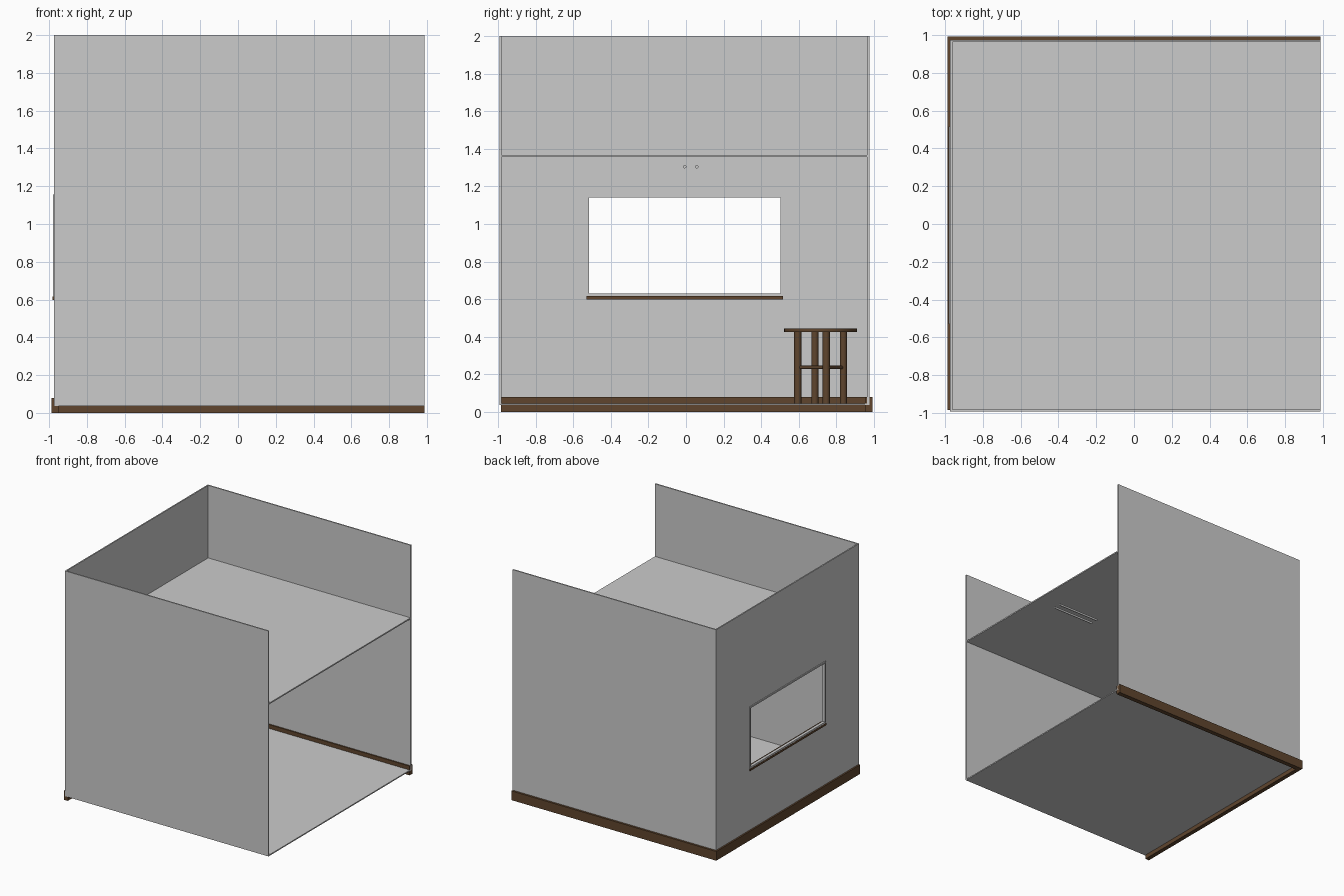
import bpy, bmesh, math
from mathutils import Vector

if "Cube" in bpy.data.objects:
    bpy.data.objects.remove(bpy.data.objects["Cube"])


def material(name, rgb):
    m = bpy.data.materials.new(name)
    m.diffuse_color = (*rgb, 1)
    m.use_nodes = True
    m.node_tree.nodes["Principled BSDF"].inputs["Base Color"].default_value = m.diffuse_color
    return m


GREY = material("plaster grey", (0.6, 0.6, 0.6))
BROWN = material("dark wood", (0.115, 0.06, 0.027))


def finish(name, bm, mat):
    bmesh.ops.recalc_face_normals(bm, faces=bm.faces)
    me = bpy.data.meshes.new(name)
    bm.to_mesh(me)
    bm.free()
    me.materials.append(mat)
    ob = bpy.data.objects.new(name, me)
    bpy.context.collection.objects.link(ob)
    return ob


def box(name, x, y, z, mat):
    bm = bmesh.new()
    bmesh.ops.create_cube(bm, size=1)
    for v in bm.verts:
        v.co = [(r[0] + r[1]) / 2 + c * (r[1] - r[0])
                for r, c in zip((x, y, z), v.co)]
    return finish(name, bm, mat)


def rod(name, a, b, radius, mat, sides=24):
    a, b = Vector(a), Vector(b)
    bm = bmesh.new()
    bmesh.ops.create_cone(bm, cap_ends=True, segments=sides, radius1=radius,
                          radius2=radius, depth=(b - a).length)
    q = Vector((0, 0, 1)).rotation_difference(b - a)
    for v in bm.verts:
        v.co = q @ v.co + (a + b) / 2
    for f in bm.faces:
        f.smooth = len(f.verts) == 4
    for e in bm.edges:
        e.smooth = all(len(f.verts) == 4 for f in e.link_faces)
    return finish(name, bm, mat)


def holed_panel(name, x, outer, inner, mat):
    """Panel across x with a rectangular hole; rectangles are (y0, y1, z0, z1)."""
    bm = bmesh.new()

    def ring(px, r):
        y0, y1, z0, z1 = r
        return [bm.verts.new((px, y, z)) for y, z in
                ((y0, z0), (y1, z0), (y1, z1), (y0, z1))]

    rings = [ring(x[0], outer), ring(x[1], outer), ring(x[1], inner), ring(x[0], inner)]
    for k in range(4):
        a, b = rings[k], rings[(k + 1) % 4]
        for i in range(4):
            j = (i + 1) % 4
            bm.faces.new((a[i], a[j], b[j], b[i]))
    return finish(name, bm, mat)


# Room shell, open on the right
box("floor", (-0.972, 0.987), (-0.99, 0.965), (0.036, 0.046), GREY)
box("ceiling", (-0.965, 0.987), (-0.985, 0.965), (1.357, 1.368), GREY)
box("front_wall", (-0.973, 0.987), (-0.993, -0.982), (0.038, 2.0), GREY)
box("back_wall", (-0.973, 0.987), (0.964, 0.975), (0.038, 2.0), GREY)
window = (-0.53, 0.517, 0.6, 1.155)
holed_panel("left_wall", (-0.973, -0.962), (-0.982, 0.964, 0.038, 2.0), window, GREY)

# Skirting boards straddling the walls
box("left_skirting", (-0.987, -0.95), (-0.985, 0.993), (0, 0.08), BROWN)
box("back_skirting", (-0.95, 0.987), (0.953, 0.993), (0, 0.08), BROWN)

# Window frame and sill
holed_panel("window_frame", (-0.98, -0.955), (-0.53, 0.517, 0.616, 1.155),
            (-0.515, 0.503, 0.63, 1.142), GREY)
box("window_sill", (-0.982, -0.93), (-0.53, 0.517), (0.598, 0.616), BROWN)

# Lamp tubes under the ceiling
for i, y in enumerate((-0.007, 0.057)):
    rod(f"lamp_tube_{i + 1}", (0.45, y, 1.305), (0.85, y, 1.305), 0.009, GREY)

# Stool in the back left corner
cx, cy = -0.71, 0.716
rod("stool_seat", (cx, cy, 0.425), (cx, cy, 0.444), 0.195, BROWN, 32)
feet = [(cx + 0.125 * math.cos(t), cy + 0.125 * math.sin(t))
        for t in (math.radians(14 + 90 * k) for k in range(4))]
for i, p in enumerate(feet):
    n = feet[(i + 1) % 4]
    rod(f"stool_leg_{i + 1}", (*p, 0.04), (*p, 0.426), 0.019, BROWN, 16)
    rod(f"stool_rung_{i + 1}", (*p, 0.237), (*n, 0.237), 0.009, BROWN, 12)
